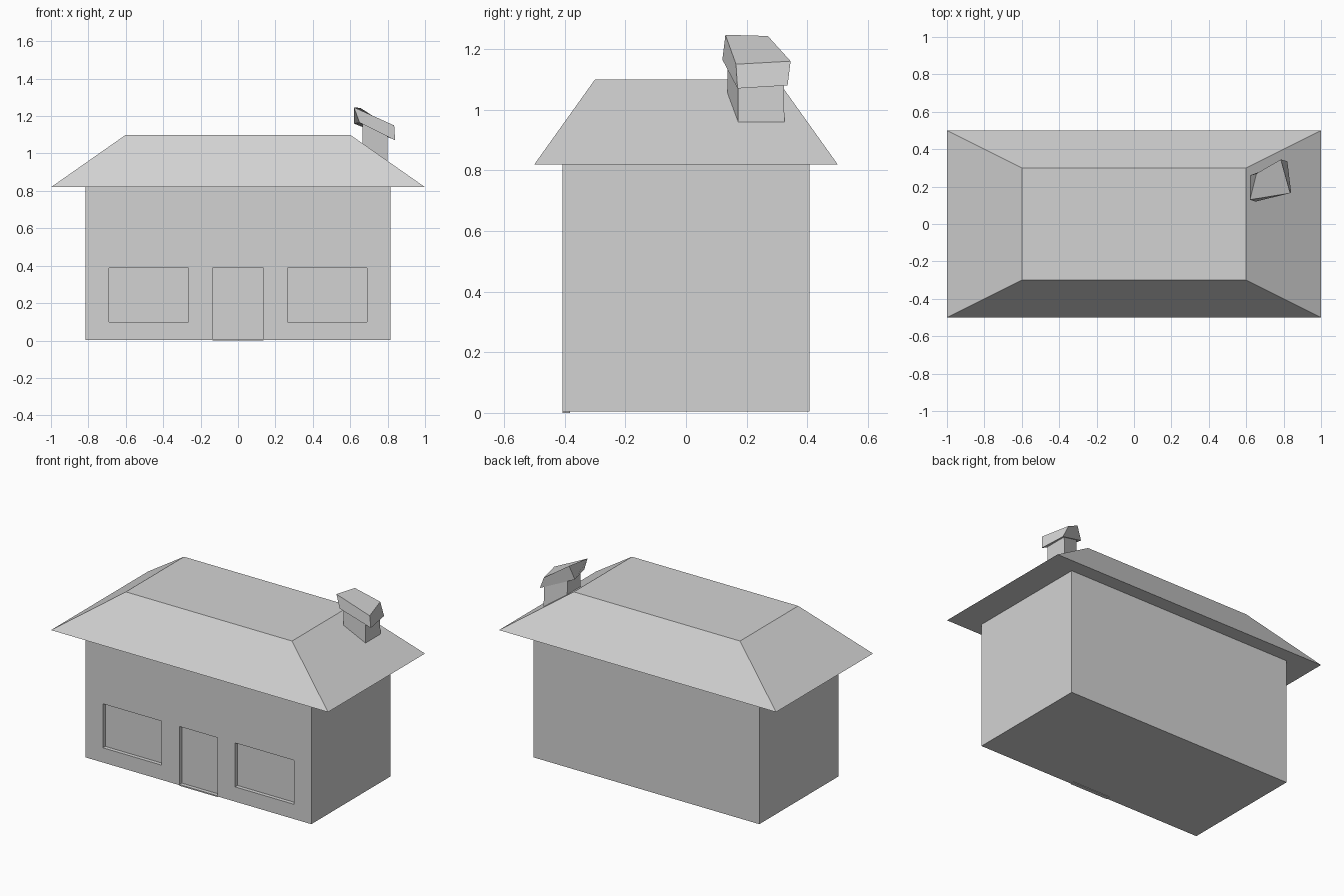
import bpy
import bmesh
from mathutils import Vector

default_cube = bpy.data.objects.get("Cube")
if default_cube:
    bpy.data.objects.remove(default_cube, do_unlink=True)

# One plain grey for the whole building
grey = bpy.data.materials.new("light grey")
grey.use_nodes = True
colour = (0.65, 0.65, 0.65, 1)
grey.diffuse_color = colour
grey.node_tree.nodes["Principled BSDF"].inputs["Base Color"].default_value = colour


def finish(bm, name):
    bmesh.ops.recalc_face_normals(bm, faces=bm.faces)
    mesh = bpy.data.meshes.new(name)
    bm.to_mesh(mesh)
    bm.free()
    mesh.materials.append(grey)
    obj = bpy.data.objects.new(name, mesh)
    bpy.context.collection.objects.link(obj)
    return obj


def block(name, bottom, top):
    """Six-sided solid joining two rings of four corners."""
    bm = bmesh.new()
    low = [bm.verts.new(p) for p in bottom]
    high = [bm.verts.new(p) for p in top]
    bm.faces.new(low)
    bm.faces.new(high)
    for i in range(4):
        j = (i + 1) % 4
        bm.faces.new((low[i], low[j], high[j], high[i]))
    return finish(bm, name)


def rectangle(x, y, z, centre_y=0):
    return [(sx * x, centre_y + sy * y, z)
            for sx, sy in ((-1, -1), (1, -1), (1, 1), (-1, 1))]


# Walls: a box with the door and two windows sunk into the front
half_x, half_y, base, eaves = 0.815, 0.408, 0.004, 0.82
recess = 0.025
openings = [(-0.69, -0.265, 0.10, 0.387),
            (-0.137, 0.137, 0.008, 0.387),
            (0.265, 0.69, 0.10, 0.387)]

bm = bmesh.new()
bmesh.ops.create_cube(bm, size=2)
for v in bm.verts:
    v.co.x *= half_x
    v.co.y *= half_y
    v.co.z = eaves if v.co.z > 0 else base


def slice_at(point, normal):
    bmesh.ops.bisect_plane(bm, geom=bm.verts[:] + bm.edges[:] + bm.faces[:],
                           plane_co=point, plane_no=normal)


for x in sorted({x for o in openings for x in o[:2]}):
    slice_at((x, 0, 0), (1, 0, 0))
for z in sorted({z for o in openings for z in o[2:]}):
    slice_at((0, 0, z), (0, 0, 1))


def is_opening(face):
    c = face.calc_center_median()
    return c.y < -half_y + 0.001 and any(
        x0 < c.x < x1 and z0 < c.z < z1 for x0, x1, z0, z1 in openings)


panels = [f for f in bm.faces if is_opening(f)]
sunk = bmesh.ops.extrude_face_region(bm, geom=panels)["geom"]
bmesh.ops.translate(bm, vec=Vector((0, recess, 0)),
                    verts=[g for g in sunk if isinstance(g, bmesh.types.BMVert)])
leftover = [f for f in panels if f.is_valid]
if leftover:
    bmesh.ops.delete(bm, geom=leftover, context="FACES")
bmesh.ops.dissolve_limit(bm, angle_limit=0.01, verts=bm.verts[:], edges=bm.edges[:])
finish(bm, "walls")

# Threshold under the door
block("door_threshold",
      rectangle(0.137, recess / 2, 0, recess / 2 - half_y),
      rectangle(0.137, recess / 2, 0.006, recess / 2 - half_y))

# Hipped roof with a flat top and flat underside
block("roof", rectangle(1, 0.5, eaves), rectangle(0.6, 0.3, 1.1))

# Crooked chimney, rooted in the right-hand roof slope
block("chimney_stack",
      [(0.665, 0.137, 0.95), (0.80, 0.172, 0.94), (0.80, 0.325, 0.94), (0.665, 0.28, 0.95)],
      [(0.665, 0.137, 1.16), (0.80, 0.172, 1.10), (0.80, 0.322, 1.10), (0.665, 0.27, 1.17)])
block("chimney_cap",
      [(0.65, 0.12, 1.165), (0.84, 0.17, 1.07), (0.82, 0.335, 1.08), (0.62, 0.26, 1.16)],
      [(0.62, 0.13, 1.247), (0.835, 0.165, 1.15), (0.785, 0.345, 1.16), (0.655, 0.27, 1.243)])
